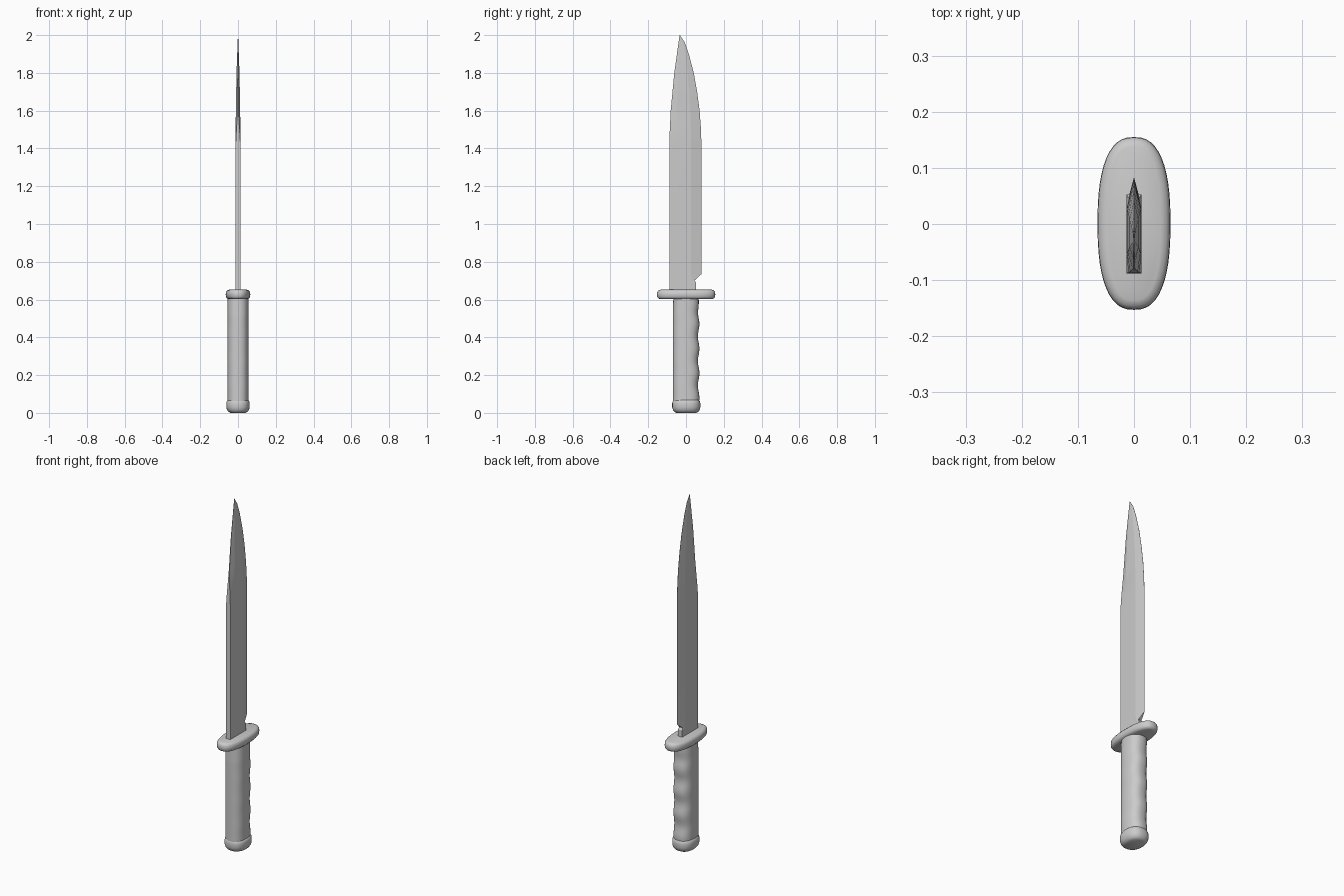
import bpy, bmesh, math

cube = bpy.data.objects.get("Cube")
if cube:
    bpy.data.objects.remove(cube, do_unlink=True)

steel = bpy.data.materials.new("plain grey")
steel.use_nodes = True
GREY = (0.6, 0.6, 0.6, 1)
steel.diffuse_color = GREY
steel.node_tree.nodes["Principled BSDF"].inputs["Base Color"].default_value = GREY


def loft(name, rings, smooth_angle):
    """Skin a stack of equal-sized rings and cap both ends."""
    bm = bmesh.new()
    rows = [[bm.verts.new(p) for p in ring] for ring in rings]
    n = len(rows[0])
    for low, high in zip(rows, rows[1:]):
        for i in range(n):
            j = (i + 1) % n
            bm.faces.new((low[i], low[j], high[j], high[i]))
    bm.faces.new(rows[0][::-1])
    bm.faces.new(rows[-1])
    bmesh.ops.recalc_face_normals(bm, faces=bm.faces)
    mesh = bpy.data.meshes.new(name)
    bm.to_mesh(mesh)
    bm.free()
    mesh.materials.append(steel)
    obj = bpy.data.objects.new(name, mesh)
    bpy.context.collection.objects.link(obj)
    bpy.ops.object.select_all(action='DESELECT')
    obj.select_set(True)
    bpy.context.view_layer.objects.active = obj
    bpy.ops.object.shade_smooth_by_angle(angle=math.radians(smooth_angle))
    return obj


def oval(rx, back, front, z, power=2.4, n=48):
    """Rounded oval ring reaching from y = back to y = front."""
    ring = []
    for i in range(n):
        a = 2 * math.pi * i / n
        c, s = math.cos(a), math.sin(a)
        x = rx * math.copysign(abs(c) ** (2 / power), c)
        y = math.copysign(abs(s) ** (2 / power), s) * (front - back) / 2
        ring.append((x, y + (front + back) / 2, z))
    return ring


def lerp(points, z):
    """Piecewise linear lookup in (z, value) pairs."""
    for (z0, v0), (z1, v1) in zip(points, points[1:]):
        if z <= z1:
            return v0 + (v1 - v0) * max(0, z - z0) / (z1 - z0)
    return points[-1][1]


# Blade: ground edge at the back, flat spine narrowing to a false edge
HALF = 0.013
SPINE = [(0.64, -0.088), (1.45, -0.088), (1.6, -0.081), (1.8, -0.062), (2, -0.034)]
EDGE = [(0.735, 0.082), (1.42, 0.082), (1.52, 0.078), (1.6, 0.072), (1.7, 0.059),
        (1.8, 0.041), (1.9, 0.015), (1.96, -0.006), (2, -0.032)]


def blade_ring(z, back, front, spine, body, edge, grind):
    width = front - back
    half = [(spine, back), (body, back + width * 0.2), (body, front - width * grind), (edge, front)]
    return [(x, y, z) for x, y in half] + [(-x, y, z) for x, y in reversed(half)]


blade = [blade_ring(z, -0.088, y, HALF, HALF, e, 0.1)
         for z, y, e in ((0.64, 0.053, HALF), (0.69, 0.053, HALF), (0.702, 0.046, 0.01))]
for z in (0.735, 1.1, 1.42, 1.47, 1.52, 1.6, 1.7, 1.8, 1.9, 1.96, 2):
    body = lerp([(0.7, HALF), (1.5, HALF), (1.8, 0.008), (2, 0.0006)], z)
    spine = min(body, lerp([(0.7, HALF), (1.42, HALF), (1.6, 0.002), (2, 0.0004)], z))
    blade.append(blade_ring(z, lerp(SPINE, z), lerp(EDGE, z), spine, body, 0.0004, 0.32))
loft("blade", blade, 10)

# Guard: oval plate with rounded rim
GUARD = [(0.602, 0.017), (0.606, 0.007), (0.614, 0.001), (0.627, 0),
         (0.64, 0.001), (0.648, 0.007), (0.652, 0.017)]
loft("guard", [oval(0.065 - d, d - 0.153, 0.155 - d, z, 2.5) for z, d in GUARD], 50)

# Grip: oval handle with shallow finger grooves along the edge side
grip = []
for i in range(45):
    z = 0.06 + 0.55 * i / 44
    wave = math.cos((z - 0.08) * 2 * math.pi / 0.13)
    fade = min(1, (0.61 - z) / 0.1)
    grip.append(oval(0.055, -0.067 - 0.003 * fade, 0.067 + 0.004 * wave * fade, z))
loft("grip", grip, 40)

# Pommel: rounded cap at the foot of the handle
POMMEL = [(0, 0.022), (0.006, 0.011), (0.016, 0.004), (0.03, 0), (0.05, 0),
          (0.06, 0.002), (0.068, 0.007), (0.072, 0.014)]
loft("pommel", [oval(0.062 - d, d - 0.073, 0.076 - d, z) for z, d in POMMEL], 50)
